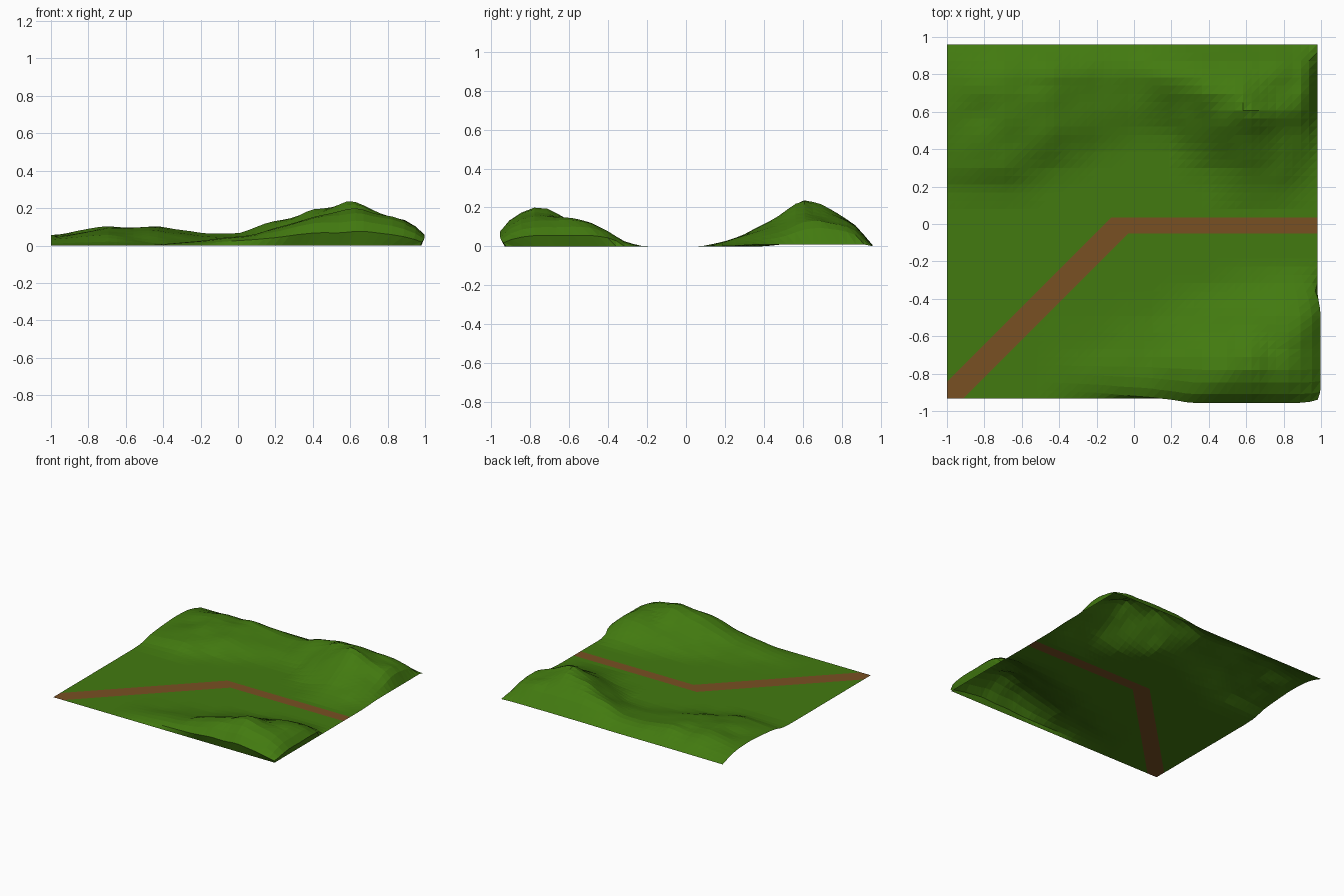
import bpy, bmesh, math
from mathutils import Vector, noise

if "Cube" in bpy.data.objects:
    bpy.data.objects.remove(bpy.data.objects["Cube"])

NX, NY, CELL = 45, 43, 0.044
X0, Y0 = -1.0, -0.932

# Coarse height profiles: one cross-section in y per x station
BACK_Y = [0.08, 0.2, 0.3, 0.4, 0.5, 0.6, 0.7, 0.8, 0.88, 0.96]
BACK = {
    -1.00: [0, .005, .03, .045, .05, .055, .055, .045, .03, 0],
    -0.70: [0, .015, .06, .08, .085, .09, .10, .09, .055, 0],
    -0.45: [0, 0, .01, .05, .08, .085, .105, .107, .06, 0],
    -0.20: [0, 0, 0, .005, .03, .05, .055, .068, .045, 0],
    0.00: [0, 0, 0, 0, .01, .04, .05, .068, .045, 0],
    0.20: [0, 0, 0, 0, .015, .065, .11, .135, .09, 0],
    0.40: [0, 0, .01, .055, .115, .165, .192, .16, .10, 0],
    0.60: [0, .028, .065, .115, .19, .245, .21, .165, .105, 0],
    0.80: [0, .02, .06, .09, .12, .16, .155, .135, .09, 0],
    0.92: [0, .005, .02, .04, .06, .10, .12, .11, .07, 0],
    0.98: [0, 0, .005, .01, .01, .02, .02, .02, .015, 0],
}
FRONT_Y = [-0.93, -0.85, -0.75, -0.65, -0.5, -0.4, -0.32, -0.22]
FRONT = {
    -0.50: [0, 0, 0, 0, 0, 0, 0, 0],
    -0.20: [.03, .035, .02, .005, 0, 0, 0, 0],
    0.10: [.085, .085, .06, .035, .005, 0, 0, 0],
    0.40: [.18, .185, .16, .11, .05, .015, 0, 0],
    0.65: [.195, .205, .205, .155, .10, .05, .015, 0],
    0.85: [.165, .17, .17, .16, .145, .09, .03, 0],
    0.98: [.12, .14, .145, .155, .16, .12, .04, 0],
}


def lerp_table(keys, vals, k):
    if k <= keys[0]:
        return vals[0]
    for a, b, u, v in zip(keys, keys[1:], vals, vals[1:]):
        if k <= b:
            return u + (v - u) * (k - a) / (b - a)
    return vals[-1]


def sample(table, ys, x, y):
    xs = list(table)
    return lerp_table(xs, [lerp_table(ys, table[k], y) for k in xs], x)


def soft(table, ys, x, y, r=0.022):
    pts = [(0, 0), (r, 0), (-r, 0), (0, r), (0, -r)]
    return sum(sample(table, ys, x + a, y + b) for a, b in pts) / 5


def edge(d):
    return math.sin(math.pi / 2 * min(1, d / 5)) ** 0.85


BULGE = [0, 1.0, 0.95, 0.7, 0.35]


def terrain_point(i, j):
    x, y = X0 + i * CELL, Y0 + j * CELL
    rough = 1 + 0.16 * noise.noise(Vector((x * 6, y * 6, 3.1))) 
    if y > 0:
        z = soft(BACK, BACK_Y, x, y) * rough
        if j == NY or (i == NX):
            z = min(z, 0.01)
        return x, y, z
    # front hill rolls over the front and right borders
    h = soft(FRONT, FRONT_Y, x, y) * rough
    dx, dy = NX - i, j
    z = h * edge(dx) * edge(dy)
    k = min(1, h / 0.15)
    if dy < 5:
        y -= 0.068 * BULGE[dy] * k * edge(dx + 2)
    if dx < 5:
        x += 0.062 * BULGE[dx] * k * edge(dy + 2)
    return x, y, z


def on_path(cx, cy):
    # cx, cy are triangle centres in cell units
    if 20 < cy < 22 and cx - cy > -2 and cx > 20:
        return True
    return abs(cx - cy) < 2 and cy < 22 and not (cy < 20 and cx > 22)


def material(name, col):
    m = bpy.data.materials.new(name)
    m.diffuse_color = (*col, 1)
    m.use_nodes = True
    m.node_tree.nodes["Principled BSDF"].inputs["Base Color"].default_value = m.diffuse_color
    return m


# Terrain sheet with the path cut into its faces
bm = bmesh.new()
grid = [[bm.verts.new(terrain_point(i, j)) for j in range(NY + 1)] for i in range(NX + 1)]
for i in range(NX):
    for j in range(NY):
        a, b, c, d = grid[i][j], grid[i + 1][j], grid[i + 1][j + 1], grid[i][j + 1]
        for tri, ox, oy in (((a, b, c), 2 / 3, 1 / 3), ((a, c, d), 1 / 3, 2 / 3)):
            f = bm.faces.new(tri)
            f.material_index = int(on_path(i + ox, j + oy))
            f.smooth = False

mesh = bpy.data.meshes.new("terrain")
bm.to_mesh(mesh)
bm.free()
mesh.materials.append(material("grass", (0.055, 0.195, 0.005)))
mesh.materials.append(material("dirt", (0.19, 0.08, 0.016)))
terrain = bpy.data.objects.new("terrain", mesh)
bpy.context.collection.objects.link(terrain)
